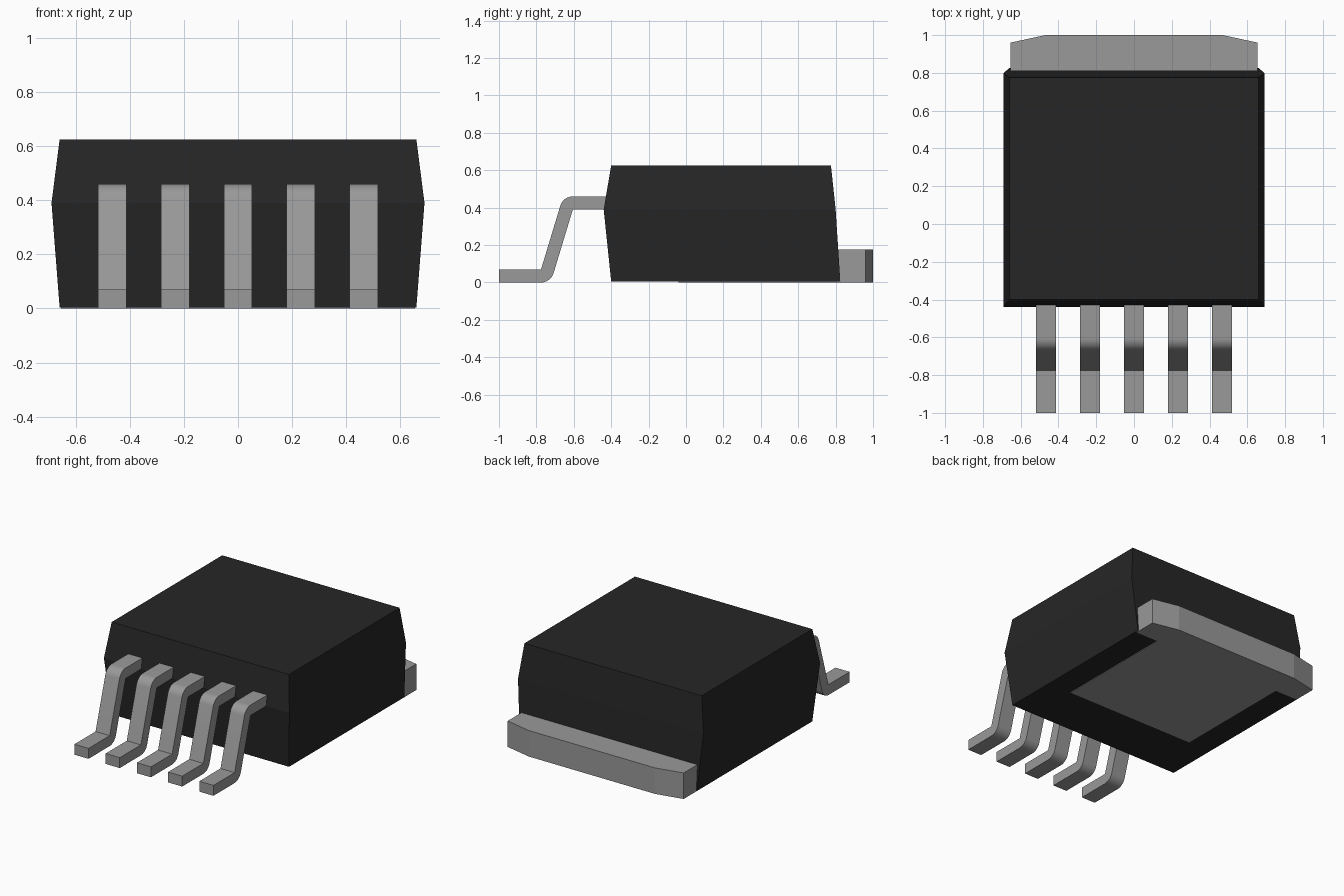
import bpy, bmesh, math

cube = bpy.data.objects.get("Cube")
if cube:
    bpy.data.objects.remove(cube, do_unlink=True)


def material(name, value):
    m = bpy.data.materials.new(name)
    m.use_nodes = True
    color = (value, value, value, 1)
    m.diffuse_color = color
    m.node_tree.nodes["Principled BSDF"].inputs["Base Color"].default_value = color
    return m


black = material("black plastic", 0.0194)
metal = material("grey metal", 0.319)


def loft(name, rings, mat):
    """Closed solid bridging rings that have equal point counts."""
    bm = bmesh.new()
    loops = [[bm.verts.new(p) for p in ring] for ring in rings]
    n = len(loops[0])
    for a, b in zip(loops, loops[1:]):
        for i in range(n):
            j = (i + 1) % n
            bm.faces.new((a[i], a[j], b[j], b[i]))
    bm.faces.new(loops[0][::-1])
    bm.faces.new(loops[-1])
    bmesh.ops.recalc_face_normals(bm, faces=bm.faces)
    mesh = bpy.data.meshes.new(name)
    bm.to_mesh(mesh)
    bm.free()
    mesh.materials.append(mat)
    obj = bpy.data.objects.new(name, mesh)
    bpy.context.collection.objects.link(obj)
    return obj


# Moulded body: widest at the parting line, with a flat sloping back
def rectangle(half_x, front, back, z):
    return [(-half_x, front, z), (half_x, front, z),
            (half_x, back, z), (-half_x, back, z)]


loft("body", [rectangle(0.66, -0.40, 0.825, 0.004),
              rectangle(0.69, -0.44, 0.80, 0.39),
              rectangle(0.66, -0.40, 0.775, 0.625)], black)

# Heat tab: narrow pad under the body, wide chamfered plate at the back
half = [(0.485, -0.04), (0.485, 0.805), (0.655, 0.805), (0.655, 0.96), (0.47, 1.0)]
outline = half + [(-x, y) for x, y in reversed(half)]
loft("heat_tab", [[(x, y, z) for x, y in outline] for z in (0, 0.175)], metal)


# Bent leads: side profile with rounded outer bends, extruded across x
def arc(cy, cz, start, end, steps=8):
    angles = [math.radians(start + (end - start) * i / steps) for i in range(steps + 1)]
    return [(cy + 0.07 * math.cos(a), cz + 0.07 * math.sin(a)) for a in angles]


profile = ([(-1, 0)] + arc(-0.775, 0.07, -90, -17)
           + [(-0.605, 0.39), (-0.40, 0.39), (-0.40, 0.46)]
           + arc(-0.605, 0.39, 90, 163) + [(-0.775, 0.07), (-1, 0.07)])

for i in range(5):
    cx = (i - 2) * 0.2325
    lead = loft(f"lead_{i + 1}",
                [[(cx + s * 0.0525, y, z) for y, z in profile] for s in (-1, 1)], metal)
    bpy.ops.object.select_all(action="DESELECT")
    lead.select_set(True)
    bpy.context.view_layer.objects.active = lead
    bpy.ops.object.shade_smooth_by_angle(angle=math.radians(30))
